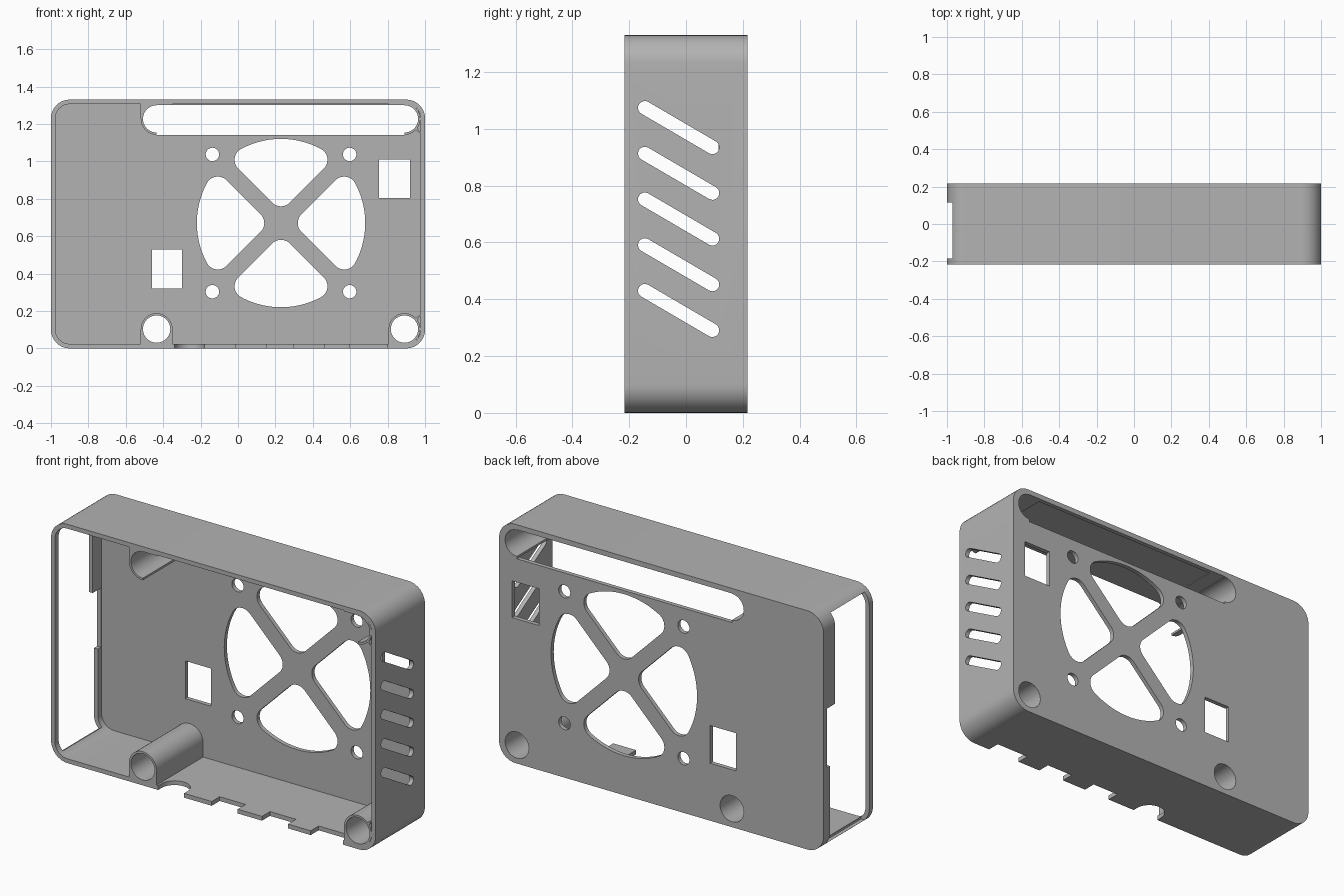
import bpy, bmesh
from math import sin, cos, pi, atan2, sqrt, radians

if "Cube" in bpy.data.objects:
    bpy.data.objects.remove(bpy.data.objects["Cube"], do_unlink=True)

H, D, T = 1.33, 0.217, 0.024      # height, half depth, wall thickness
FRONT, BACK = -D, D

grey = bpy.data.materials.new("plain grey")
grey.use_nodes = True
colour = (0.45, 0.45, 0.45, 1)
grey.diffuse_color = colour
grey.node_tree.nodes["Principled BSDF"].inputs["Base Color"].default_value = colour


def arc(cx, cy, r, start=0, end=360, n=10):
    return [(cx + r * cos(radians(start + (end - start) * i / n)),
             cy + r * sin(radians(start + (end - start) * i / n))) for i in range(n + 1)]


def circle(cx, cy, r, n=40):
    return arc(cx, cy, r, n=n)[:-1]


def rect(x0, x1, y0, y1):
    return [(x0, y0), (x1, y0), (x1, y1), (x0, y1)]


def rounded_rect(x0, x1, y0, y1, r):
    return (arc(x1 - r, y1 - r, r, 0, 90) + arc(x0 + r, y1 - r, r, 90, 180)
            + arc(x0 + r, y0 + r, r, 180, 270) + arc(x1 - r, y0 + r, r, 270, 360))


def hull_order(pts, cx, cy):
    return sorted(pts, key=lambda p: atan2(p[1] - cy, p[0] - cx))


def prism(name, pts, axis, lo, hi):
    """Extrude a 2D outline along one axis."""
    place = {"x": lambda a, b, t: (t, a, b), "y": lambda a, b, t: (a, t, b),
             "z": lambda a, b, t: (a, b, t)}[axis]
    bm = bmesh.new()
    near, far = ([bm.verts.new(place(a, b, t)) for a, b in pts] for t in (lo, hi))
    bm.faces.new(near)
    bm.faces.new(far)
    for i in range(len(pts)):
        j = (i + 1) % len(pts)
        bm.faces.new((near[i], near[j], far[j], far[i]))
    bmesh.ops.recalc_face_normals(bm, faces=bm.faces)
    mesh = bpy.data.meshes.new(name)
    bm.to_mesh(mesh)
    bm.free()
    mesh.materials.append(grey)
    obj = bpy.data.objects.new(name, mesh)
    bpy.context.collection.objects.link(obj)
    return obj


def combine(target, tool, operation):
    mod = target.modifiers.new(operation.lower(), "BOOLEAN")
    mod.operation, mod.object, mod.solver = operation, tool, "EXACT"
    bpy.context.view_layer.update()
    bpy.context.view_layer.objects.active = target
    bpy.ops.object.modifier_apply(modifier=mod.name)
    bpy.data.objects.remove(tool, do_unlink=True)


# Open-fronted tray with rounded corners
case = prism("case_shell", rounded_rect(-1, 1, 0, H, 0.1), "y", FRONT, BACK)


def cut(pts, axis, lo, hi):
    combine(case, prism("cutter", pts, axis, lo, hi), "DIFFERENCE")


def cut_back(pts):
    cut(pts, "y", 0.1, 0.3)


cut(rounded_rect(-1 + T, 1 - T, T, H - T, 0.1 - T), "y", -0.4, BACK - T)

# Corner posts, merged into the nearest walls
PX, PZ, PR = (-0.435, 0.89), 0.103, 0.085
posts = (circle(PX[0], PZ, PR) + [(PX[0] - PR, 0.012), (PX[0] + PR, 0.012)],
         circle(PX[1], PZ, PR) + [(PX[1] - PR, 0.012), (0.985, PZ + PR)])
for x, pts in zip(PX, posts):
    pts = [p for p in pts if p[1] > PZ - 0.001 or x > 0 and p[0] > x or p[1] < 0.0125]
    pts = hull_order(pts, x, PZ)
    for outline in (pts, [(a, H - b) for a, b in pts]):
        combine(case, prism("post", outline, "y", FRONT, BACK - T / 2), "UNION")
for x in PX:
    for z in (PZ, H - PZ):
        cut(circle(x, z, 0.073), "y", -0.4, 0.4)

# Long slot between the upper posts
cut(rect(PX[0], PX[1], 1.14, 1.302), "y", -0.4, 0.4)

# Fan grille: four rounded sectors and four screw holes
FX, FZ, R, r, w = 0.23, 0.67, 0.45, 0.066, 0.044
off = w + r
along = sqrt((R - r) ** 2 - off ** 2)
tilt = 45 - math_deg if (math_deg := atan2(off, along) * 180 / pi) else 0
corner = R - r
for k in range(4):
    a = 90 * k
    c0, c1 = radians(a - tilt), radians(a + tilt)
    apex = off * sqrt(2)
    lobe = (arc(FX + apex * cos(radians(a)), FZ + apex * sin(radians(a)), r, a + 135, a + 225)
            + arc(FX + corner * cos(c0), FZ + corner * sin(c0), r, a - 135, a - tilt)
            + arc(FX, FZ, R, a - tilt, a + tilt, 20)[1:-1]
            + arc(FX + corner * cos(c1), FZ + corner * sin(c1), r, a + tilt, a + 135))
    cut_back(lobe)
for sx in (-1, 1):
    for sz in (-1, 1):
        cut_back(circle(FX + sx * 0.367, FZ + sz * 0.367, 0.036, 24))

# Rectangular windows in the back
cut_back(rect(0.755, 0.92, 0.805, 1.01))
cut_back(rect(-0.46, -0.3, 0.32, 0.53))

# Slanted vents in the left wall
y0, z0, y1, z1 = -0.145, 0.43, 0.093, 0.291
ang = atan2(z1 - z0, y1 - y0) * 180 / pi
for i in range(5):
    dz = 0.161 * i
    cut(arc(y0, z0 + dz, 0.024, ang + 90, ang + 270)
        + arc(y1, z1 + dz, 0.024, ang - 90, ang + 90), "x", 0.94, 1.1)

# Stepped opening through the right wall
cut([(-0.185, 0.03), (0.16, 0.03), (0.16, 0.47), (0.187, 0.47), (0.187, 0.8),
     (0.115, 0.8), (0.115, 1.3), (-0.185, 1.3)], "x", -1.1, -0.95)

# Connector notches along the front edge of the floor
for a, b in ((-0.01, 0.15), (0.3, 0.46), (0.6, 0.8)):
    cut(rect(a, b, -0.3, FRONT + 0.07), "z", -0.1, 0.1)
cut([(-0.34, -0.3), (-0.18, -0.3)] + arc(-0.26, FRONT + 0.03, 0.08, 0, 180, 16),
    "z", -0.1, 0.1)

# Smooth curved walls, keep hard edges
bpy.ops.object.select_all(action="DESELECT")
case.select_set(True)
bpy.context.view_layer.objects.active = case
bpy.ops.object.shade_smooth_by_angle(angle=radians(30))
